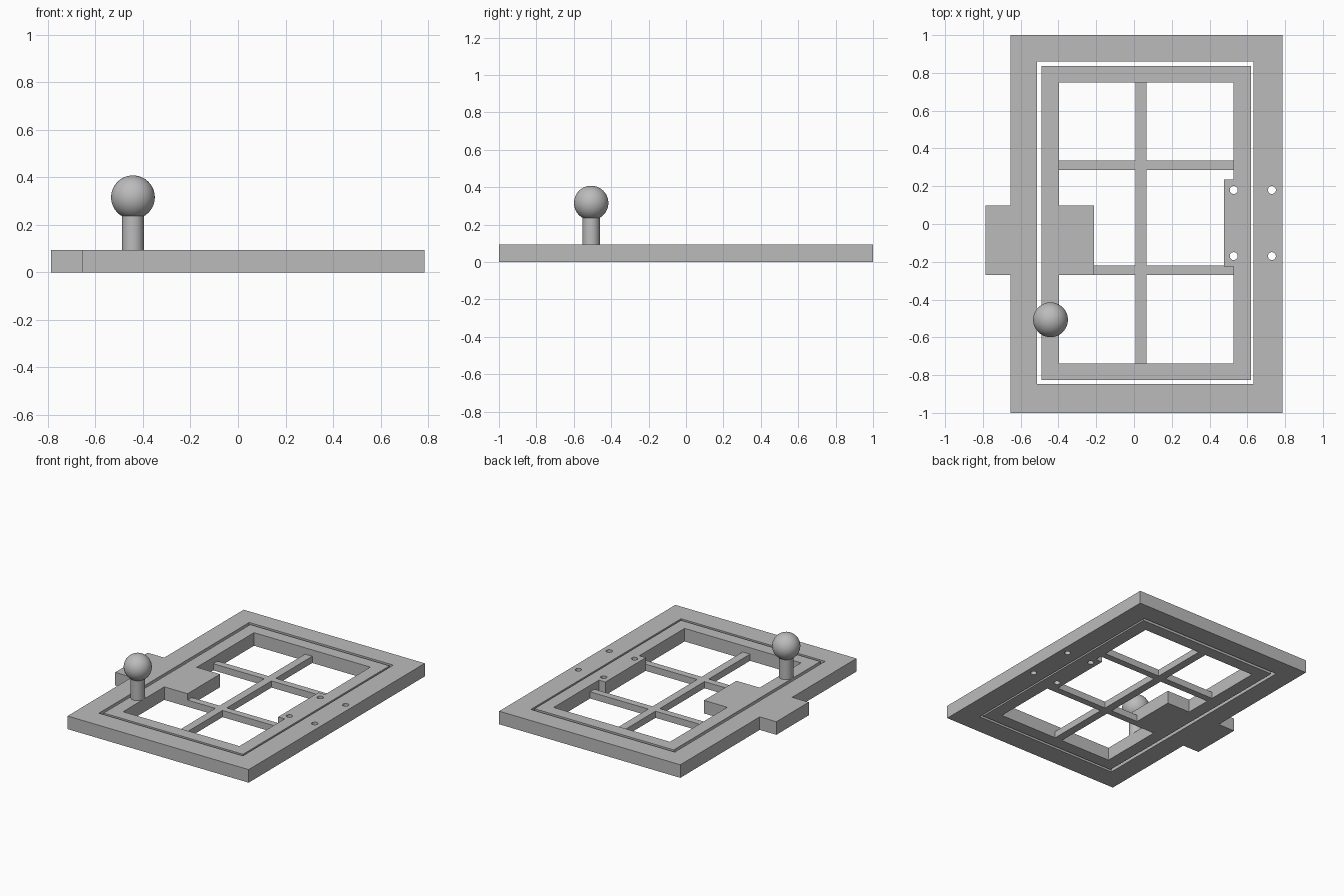
import bpy, bmesh, math

default = bpy.data.objects.get("Cube")
if default:
    bpy.data.objects.remove(default)

THICK = 0.094
BAR_H = 0.048

grey = bpy.data.materials.new("plain grey")
grey.use_nodes = True
colour = (0.5, 0.5, 0.5, 1)
grey.diffuse_color = colour
grey.node_tree.nodes["Principled BSDF"].inputs["Base Color"].default_value = colour


def rect(x0, x1, y0, y1):
    return [(x0, y0), (x1, y0), (x1, y1), (x0, y1)]


def circle(cx, cy, r=0.021, n=24):
    return [(cx + r * math.cos(math.tau * i / n), cy + r * math.sin(math.tau * i / n))
            for i in range(n)]


def finish(name, bm):
    mesh = bpy.data.meshes.new(name)
    bmesh.ops.recalc_face_normals(bm, faces=bm.faces)
    bm.to_mesh(mesh)
    bm.free()
    mesh.materials.append(grey)
    obj = bpy.data.objects.new(name, mesh)
    bpy.context.collection.objects.link(obj)
    return obj


def plate(name, loops, height):
    """Flat plate from an outline followed by its holes, standing on z = 0."""
    bm = bmesh.new()
    edges = []
    for loop in loops:
        verts = [bm.verts.new((x, y, 0)) for x, y in loop]
        edges += [bm.edges.new((a, b)) for a, b in zip(verts, verts[1:] + verts[:1])]
    bmesh.ops.triangle_fill(bm, edges=edges, use_beauty=True, normal=(0, 0, 1))
    top = bmesh.ops.extrude_face_region(bm, geom=bm.faces[:])["geom"]
    moved = [v for v in top if isinstance(v, bmesh.types.BMVert)]
    bmesh.ops.translate(bm, verts=moved, vec=(0, 0, height))
    return finish(name, bm)


def smooth(obj):
    bpy.ops.object.select_all(action='DESELECT')
    obj.select_set(True)
    bpy.context.view_layer.objects.active = obj
    bpy.ops.object.shade_smooth_by_angle(angle=math.radians(40))


HOLES_Y = (0.18, -0.17)
LATCH_Y = (-0.27, 0.098)

# Outer frame with the fixed half of the latch block and hinge holes
frame = [(-0.655, -1), (0.785, -1), (0.785, 1), (-0.655, 1),
         (-0.655, LATCH_Y[1]), (-0.787, LATCH_Y[1]),
         (-0.787, LATCH_Y[0]), (-0.655, LATCH_Y[0])]
plate("outer_frame",
      [frame, rect(-0.513, 0.632, -0.847, 0.86)] + [circle(0.73, y) for y in HOLES_Y],
      THICK)

# Sash whose opening steps around the latch block and the hinge leaf
L, R = -0.397, 0.528
opening = [(L, -0.738), (R, -0.738), (R, -0.224), (0.476, -0.224),
           (0.476, 0.235), (R, 0.235), (R, 0.749), (L, 0.749),
           (L, LATCH_Y[1]), (-0.212, LATCH_Y[1]),
           (-0.212, LATCH_Y[0]), (L, LATCH_Y[0])]
plate("window_sash",
      [rect(-0.489, 0.619, -0.827, 0.837), opening] + [circle(R, y) for y in HOLES_Y],
      THICK)

# Thin glazing bars, flush with the underside
BX0, BX1 = 0.008, 0.066
plate("upright_bar", [rect(BX0, BX1, -0.738, 0.749)], BAR_H)
for name, left, y0, y1 in (("upper", L, 0.286, 0.335), ("lower", -0.212, -0.27, -0.221)):
    plate(name + "_bar_right", [rect(left, BX0, y0, y1)], BAR_H)
    plate(name + "_bar_left", [rect(BX1, R, y0, y1)], BAR_H)

# Knob: round stem and ball
KX, KY = -0.442, -0.507
bm = bmesh.new()
bmesh.ops.create_cone(bm, cap_ends=True, segments=48, radius1=0.046, radius2=0.046, depth=0.18)
stem = finish("knob_stem", bm)
stem.location = (KX, KY, THICK + 0.09)
smooth(stem)

bm = bmesh.new()
bmesh.ops.create_uvsphere(bm, u_segments=48, v_segments=24, radius=0.092)
ball = finish("knob_ball", bm)
ball.location = (KX, KY, 0.316)
smooth(ball)
